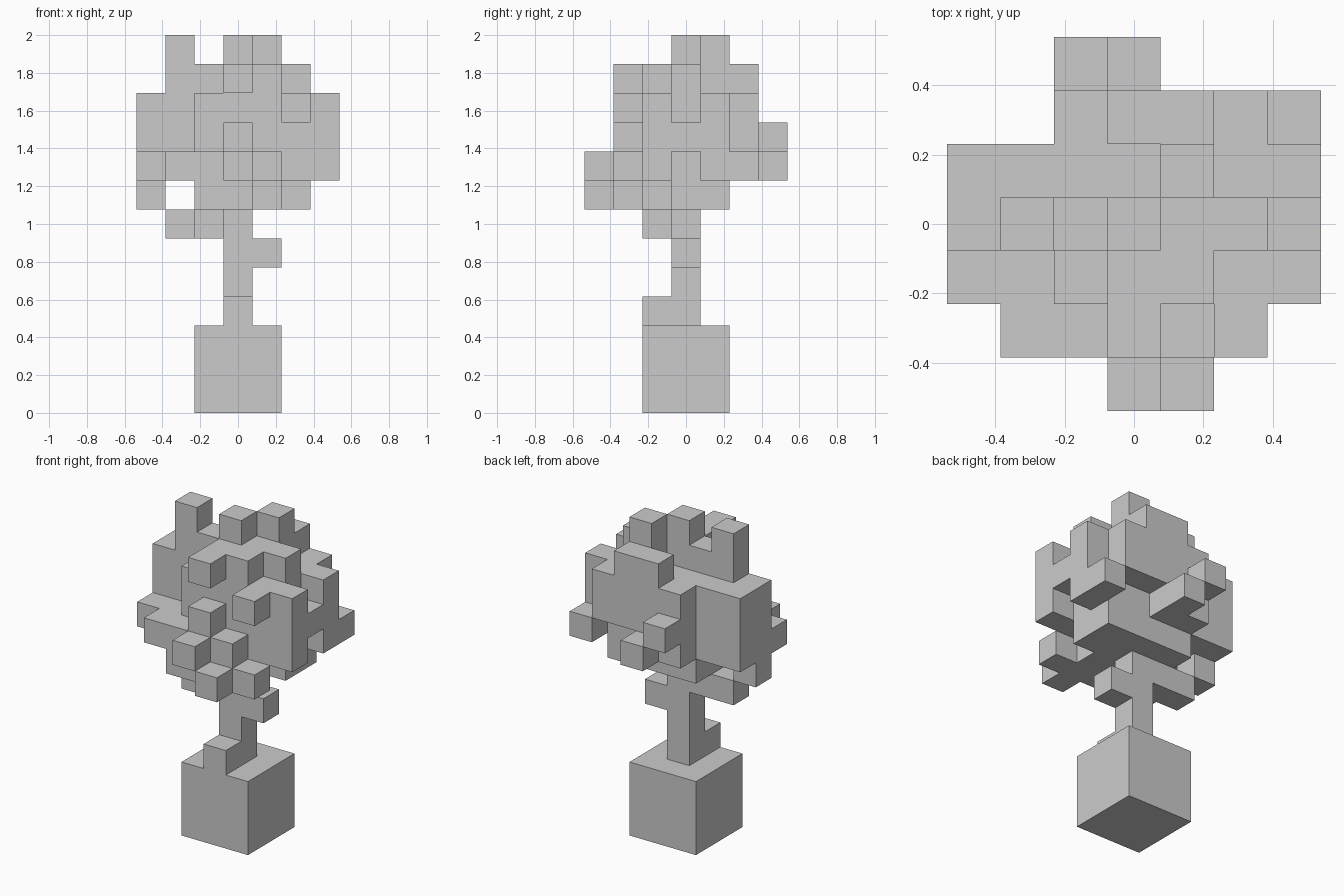
import bpy, bmesh
from itertools import product

if "Cube" in bpy.data.objects:
    bpy.data.objects.remove(bpy.data.objects["Cube"])

U = 2 / 13  # edge of one block; the model is 13 blocks tall


def cells(spans, singles=()):
    """Block cells from (x0, x1, y0, y1, z0, z1) inclusive spans plus single blocks."""
    out = set(singles)
    for x0, x1, y0, y1, z0, z1 in spans:
        out |= set(product(range(x0, x1 + 1), range(y0, y1 + 1), range(z0, z1 + 1)))
    return out


def block_shell(name, filled):
    """Mesh made only of the outward faces of the filled blocks."""
    bm = bmesh.new()
    verts = {}

    def vert(p):
        if p not in verts:
            verts[p] = bm.verts.new(((p[0] - .5) * U, (p[1] - .5) * U, p[2] * U))
        return verts[p]

    for c in sorted(filled):
        for axis, side in product(range(3), (0, 1)):
            near = list(c)
            near[axis] += 2 * side - 1
            if tuple(near) in filled:
                continue
            a, b = (axis + 1) % 3, (axis + 2) % 3
            loop = []
            for da, db in ((0, 0), (1, 0), (1, 1), (0, 1)):
                p = list(c)
                p[axis] += side
                p[a] += da
                p[b] += db
                loop.append(vert(tuple(p)))
            bm.faces.new(loop if side else loop[::-1])
    me = bpy.data.meshes.new(name)
    bm.to_mesh(me)
    bm.free()
    ob = bpy.data.objects.new(name, me)
    bpy.context.collection.objects.link(ob)
    return ob


# Pot: a plain cube, three blocks wide
bpy.ops.mesh.primitive_cube_add(size=3 * U, location=(0, 0, 1.5 * U))
bpy.context.object.name = "pot"

# Trunk with a root, a stub and a low side branch
block_shell("trunk", cells(
    [(0, 0, 0, 0, 3, 6), (-2, 0, 0, 0, 6, 6)],
    [(0, -1, 3), (1, 0, 5), (-1, -1, 6)]))

# Crown: large masses, then single blocks sticking out
masses = [
    (-1, 1, -1, 1, 7, 10),    # core
    (-3, -2, 0, 1, 8, 10),    # left lobe
    (2, 2, 0, 1, 7, 10),      # right lobe
    (2, 3, -1, -1, 8, 10),    # right front lobe
    (3, 3, 1, 1, 8, 10),      # right back lobe
    (-1, 0, 2, 2, 8, 10),     # back
    (1, 2, 2, 2, 9, 10),
    (0, 1, 2, 2, 11, 11),
    (-2, -1, -2, -1, 8, 8),   # front left shelf
    (-1, 1, -2, -2, 7, 7),    # front underside
    (0, 1, -2, -2, 8, 8),
    (-1, 2, 0, 0, 11, 11),    # top
    (0, 1, -1, -1, 11, 11),
    (1, 1, 1, 1, 11, 12),     # top tufts
    (-2, -2, 0, 0, 11, 12),
]
tufts = [
    (0, 0, 12), (0, -2, 11), (2, -2, 10), (0, -2, 9), (3, 0, 9),
    (-1, 3, 9), (0, 3, 8), (3, 2, 8), (0, -3, 8), (-3, -1, 8),
    (-3, 0, 7), (1, -3, 7), (2, -2, 7),
]
block_shell("crown", cells(masses, tufts))
